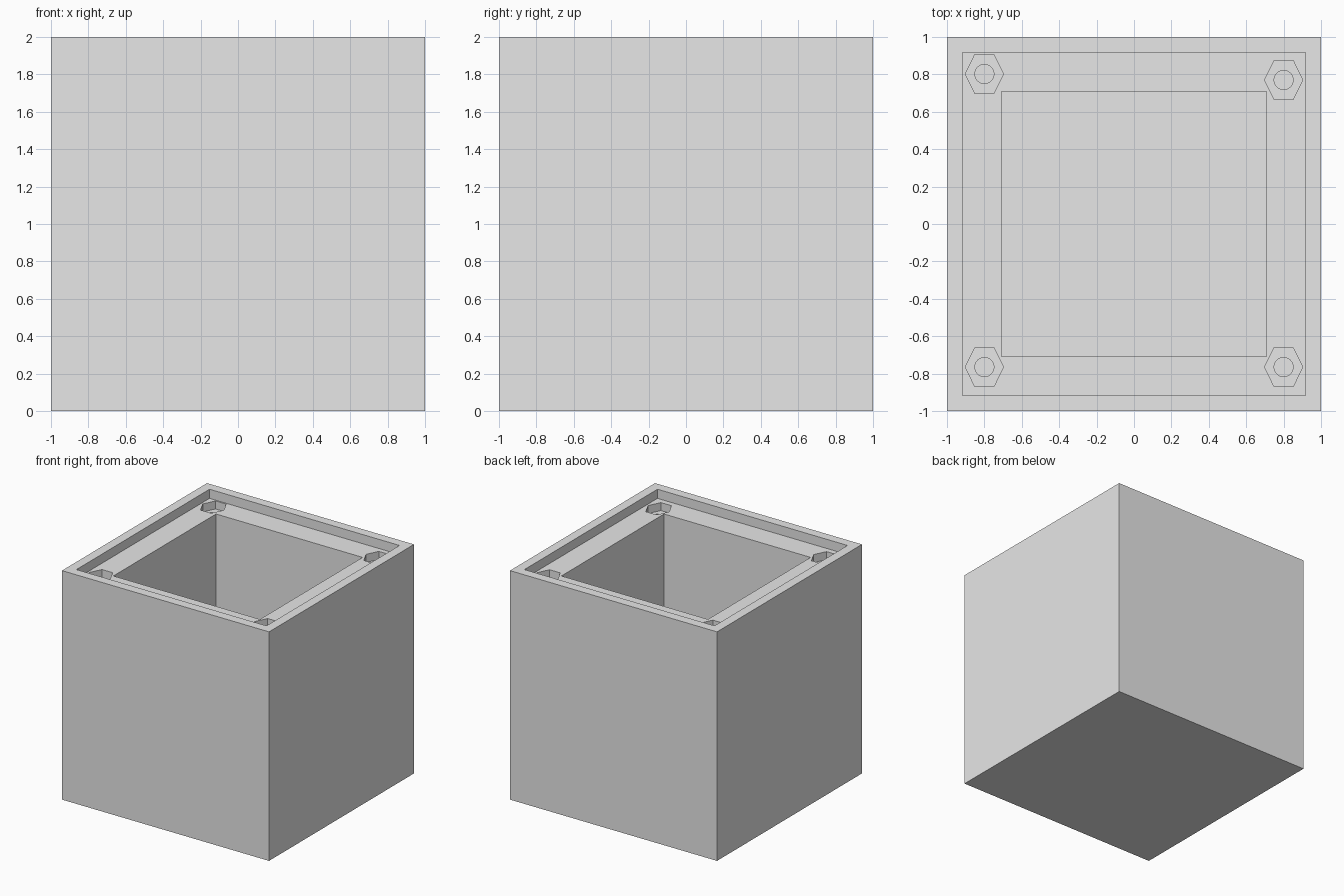
import bpy
import bmesh
from math import cos, sin, tau

default_cube = bpy.data.objects.get("Cube")
if default_cube:
    bpy.data.objects.remove(default_cube, do_unlink=True)

grey = bpy.data.materials.new("light grey")
grey.use_nodes = True
colour = (0.8, 0.8, 0.8, 1)
grey.diffuse_color = colour
grey.node_tree.nodes["Principled BSDF"].inputs["Base Color"].default_value = colour

TOP = 2.0
LEDGE = 1.92          # floor of the lid recess
NUT_FLOOR = 1.85
HOLE_FLOOR = 1.5
CAVITY_FLOOR = 0.29


def prism(name, outline, low, high):
    """Extrude a flat outline from low to high."""
    bm = bmesh.new()
    face = bm.faces.new([bm.verts.new((x, y, low)) for x, y in outline])
    extruded = bmesh.ops.extrude_face_region(bm, geom=[face])["geom"]
    bmesh.ops.translate(bm, vec=(0, 0, high - low),
                        verts=[v for v in extruded if isinstance(v, bmesh.types.BMVert)])
    bmesh.ops.recalc_face_normals(bm, faces=bm.faces)
    mesh = bpy.data.meshes.new(name)
    bm.to_mesh(mesh)
    bm.free()
    mesh.materials.append(grey)
    obj = bpy.data.objects.new(name, mesh)
    bpy.context.collection.objects.link(obj)
    return obj


def square(half):
    return [(-half, -half), (half, -half), (half, half), (-half, half)]


def polygon(x, y, rx, ry, sides):
    return [(x + rx * cos(tau * i / sides), y + ry * sin(tau * i / sides))
            for i in range(sides)]


def carve(body, name, outline, low, high):
    """Cut a prism out of the body and discard the cutter."""
    cutter = prism(name, outline, low, high)
    cutter.hide_render = True
    cut = body.modifiers.new(name, 'BOOLEAN')
    cut.operation = 'DIFFERENCE'
    cut.solver = 'EXACT'
    cut.object = cutter
    bpy.context.view_layer.objects.active = body
    bpy.ops.object.modifier_apply(modifier=cut.name)
    bpy.data.objects.remove(cutter, do_unlink=True)


# Solid box, lid recess and inner cavity
box = prism("box_body", square(1), 0, TOP)
carve(box, "lid_recess", square(0.918), LEDGE, TOP + 0.1)
carve(box, "cavity", square(0.708), CAVITY_FLOOR, TOP + 0.1)

# Corner nut pockets, each with a screw hole beneath
for x, y in [(-0.8, 0.802), (0.8, 0.77), (-0.8, -0.765), (0.8, -0.765)]:
    carve(box, "nut_pocket", polygon(x, y, 0.102, 0.12, 6), NUT_FLOOR, TOP + 0.1)
    carve(box, "screw_hole", polygon(x, y, 0.051, 0.051, 32), HOLE_FLOOR, TOP + 0.1)

# Smooth the round holes while keeping flat faces crisp
bpy.ops.object.select_all(action='DESELECT')
box.select_set(True)
bpy.context.view_layer.objects.active = box
bpy.ops.object.shade_smooth_by_angle(angle=0.5)
